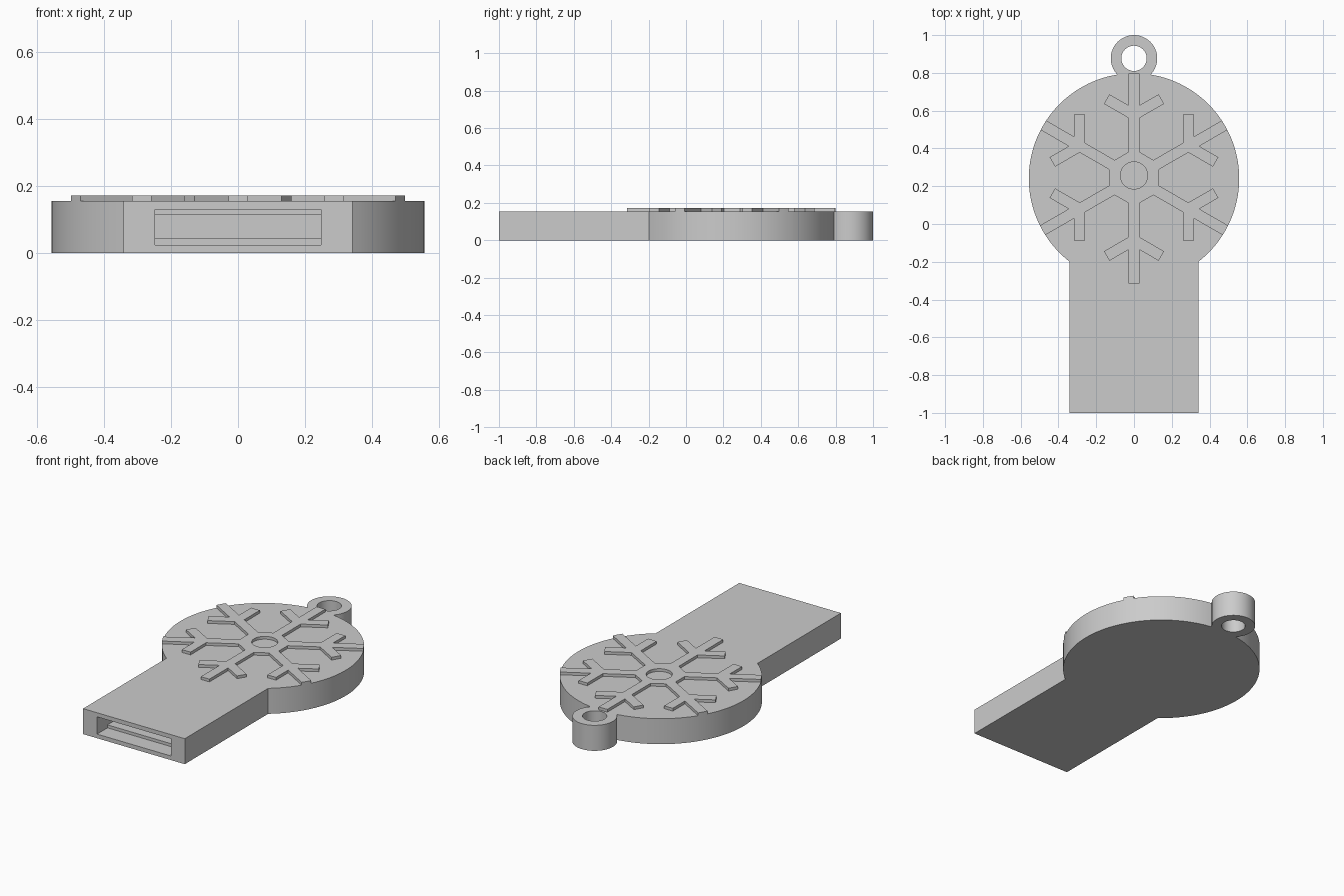
import bpy, bmesh, math

if "Cube" in bpy.data.objects:
    bpy.data.objects.remove(bpy.data.objects["Cube"])

HEIGHT, RELIEF = 0.155, 0.017      # body thickness, raised snowflake thickness
DISC_Y, DISC_R = 0.241, 0.557
RING_Y, RING_R, HOLE_R = 0.877, 0.123, 0.067

grey = bpy.data.materials.new("plain_grey")
grey.diffuse_color = (0.6, 0.6, 0.6, 1)
grey.use_nodes = True
grey.node_tree.nodes["Principled BSDF"].inputs["Base Color"].default_value = grey.diffuse_color


def prism(name, points, z0, z1):
    """Extrude a flat outline between two heights."""
    bm = bmesh.new()
    face = bm.faces.new([bm.verts.new((x, y, z0)) for x, y in points])
    top = bmesh.ops.extrude_face_region(bm, geom=[face])["geom"]
    bmesh.ops.translate(bm, vec=(0, 0, z1 - z0),
                        verts=[v for v in top if isinstance(v, bmesh.types.BMVert)])
    bmesh.ops.recalc_face_normals(bm, faces=bm.faces)
    mesh = bpy.data.meshes.new(name)
    bm.to_mesh(mesh)
    bm.free()
    mesh.materials.append(grey)
    obj = bpy.data.objects.new(name, mesh)
    bpy.context.collection.objects.link(obj)
    return obj


def arc(cy, r, a0, a1, n):
    return [(r * math.cos(a0 + (a1 - a0) * i / n), cy + r * math.sin(a0 + (a1 - a0) * i / n))
            for i in range(n + 1)]


def circle(cy, r, n):
    return arc(cy, r, 0, math.tau, n)[:-1]


def rect(hx, y0, y1):
    return [(-hx, y0), (hx, y0), (hx, y1), (-hx, y1)]


def combine(target, tool, operation):
    """Apply a boolean and remove the tool."""
    mod = target.modifiers.new("cut", 'BOOLEAN')
    mod.object, mod.operation, mod.solver = tool, operation, 'EXACT'
    bpy.context.view_layer.objects.active = target
    bpy.ops.object.modifier_apply(modifier=mod.name)
    bpy.data.objects.remove(tool)


def smooth(obj):
    bpy.ops.object.select_all(action='DESELECT')
    obj.select_set(True)
    bpy.context.view_layer.objects.active = obj
    bpy.ops.object.shade_smooth_by_angle(angle=math.radians(25))


# Body outline: handle, round head and key ring as one continuous profile
HANDLE_X = 0.342
d = RING_Y - DISC_Y
join = (d * d + DISC_R ** 2 - RING_R ** 2) / (2 * d)     # where ring meets head
join_x = math.sqrt(DISC_R ** 2 - join ** 2)
neck = -math.acos(HANDLE_X / DISC_R)
head = math.atan2(join, join_x)
ring = math.atan2(join - d, join_x)
outline = [(-HANDLE_X, -1), (HANDLE_X, -1)]
outline += arc(DISC_Y, DISC_R, neck, head, 48)
outline += arc(RING_Y, RING_R, ring, math.pi - ring, 48)[1:-1]
outline += arc(DISC_Y, DISC_R, math.pi - head, math.pi - neck, 48)
body = prism("body", outline, 0, HEIGHT)

# Key ring hole, connector opening and the narrower slot behind it
combine(body, prism("ring_hole", circle(RING_Y, HOLE_R, 48), -0.1, 0.3), 'DIFFERENCE')
combine(body, prism("opening", rect(0.248, -1.1, -0.9), 0.025, 0.130), 'DIFFERENCE')
combine(body, prism("slot", rect(0.248, -1.1, -0.2), 0.043, 0.115), 'DIFFERENCE')
smooth(body)

# Snowflake: six branched arms around a hexagon, trimmed to the head
FLAKE_Y, h, hub, fork, length = 0.246, 0.029, 0.152, 0.332, 0.167
c, s = math.sqrt(3) / 2, 0.5
half_arm = [(hub - h * math.tan(math.pi / 6), h),
            (fork - h / math.sqrt(3), h),
            (fork - c * h + s * length, s * h + c * length),
            (fork + c * h + s * length, -s * h + c * length),
            (fork + math.sqrt(3) * h, h),
            (0.64, h)]
arm = [(u, -v) for u, v in half_arm] + half_arm[::-1]
points = []
for i in range(6):
    a = math.radians(30 + 60 * i)
    points += [(u * math.cos(a) - v * math.sin(a),
                FLAKE_Y + u * math.sin(a) + v * math.cos(a)) for u, v in arm]
flake = prism("snowflake", points, HEIGHT, HEIGHT + RELIEF)
combine(flake, prism("head_trim", circle(DISC_Y, DISC_R, 120), 0, 0.3), 'INTERSECT')
combine(flake, prism("centre_hole", circle(0.257, 0.072, 48), 0, 0.3), 'DIFFERENCE')
smooth(flake)
